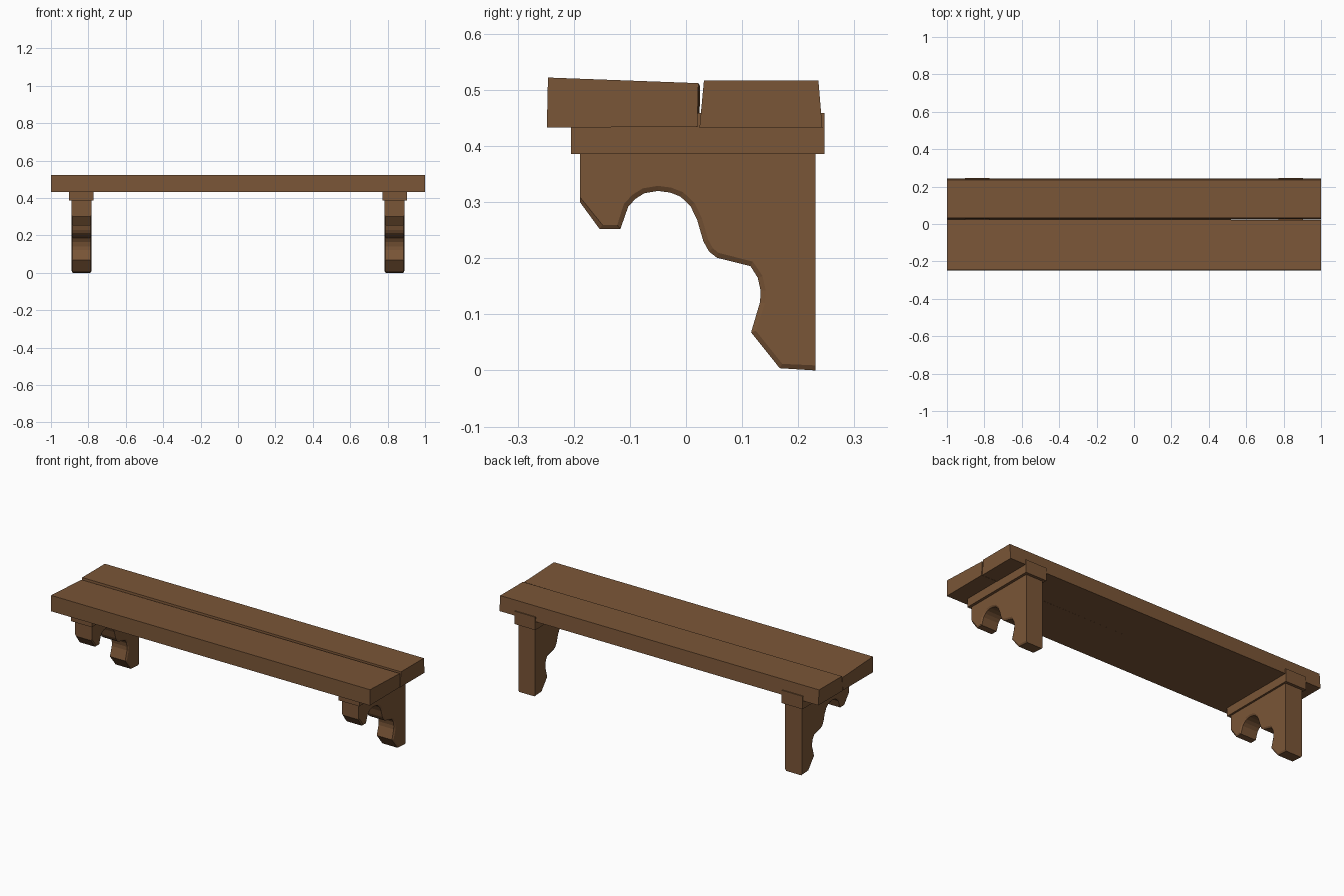
import bpy, bmesh
from mathutils import Vector

if "Cube" in bpy.data.objects:
    bpy.data.objects.remove(bpy.data.objects["Cube"])

wood = bpy.data.materials.new("brown wood")
wood.diffuse_color = (0.195, 0.092, 0.038, 1)
wood.use_nodes = True
wood.node_tree.nodes["Principled BSDF"].inputs["Base Color"].default_value = wood.diffuse_color


def loft(name, sections):
    """Closed solid through (x, [(y, z), ...]) sections along x."""
    bm = bmesh.new()
    rings = [[bm.verts.new((x, y, z)) for y, z in pts] for x, pts in sections]
    n = len(rings[0])
    for a, b in zip(rings, rings[1:]):
        for i in range(n):
            j = (i + 1) % n
            bm.faces.new((a[i], a[j], b[j], b[i]))
    bm.faces.new(rings[0])
    bm.faces.new(rings[-1])
    bmesh.ops.recalc_face_normals(bm, faces=bm.faces)
    mesh = bpy.data.meshes.new(name)
    bm.to_mesh(mesh)
    bm.free()
    mesh.materials.append(wood)
    obj = bpy.data.objects.new(name, mesh)
    bpy.context.collection.objects.link(obj)
    return obj


# scalloped lower edge of the bracket, back to front
scallop = [(0.231, 0.0), (0.167, 0.004), (0.116, 0.068), (0.132, 0.122),
           (0.133, 0.142), (0.128, 0.165), (0.115, 0.186), (0.055, 0.201),
           (0.041, 0.212), (0.031, 0.230), (0.020, 0.268), (0.008, 0.293),
           (-0.010, 0.310), (-0.028, 0.317), (-0.050, 0.320), (-0.074, 0.316),
           (-0.090, 0.306), (-0.103, 0.292), (-0.117, 0.252),
           (-0.154, 0.252), (-0.189, 0.300)]
top = [(-0.189, 0.40), (0.231, 0.40)]


def inset(d):
    """Scalloped edge moved into the wood, ends kept on the straight sides."""
    pts = [Vector(p) for p in scallop]
    out = []
    for i, p in enumerate(pts):
        t = pts[min(i + 1, len(pts) - 1)] - pts[max(i - 1, 0)]
        q = p + Vector((t.y, -t.x)).normalized() * d
        if i in (0, len(pts) - 1):
            q = p + Vector((0, d))
        out.append(tuple(q))
    return out + top


# brackets with chamfered scallops, and their caps
for side, s in (("left", -1), ("right", 1)):
    loft(side + "_bracket", [(s * 0.784, inset(0.009)), (s * 0.789, scallop + top),
                             (s * 0.884, scallop + top), (s * 0.889, inset(0.009))])
    cap = [(-0.205, 0.386), (0.247, 0.386), (0.247, 0.459), (-0.205, 0.459)]
    loft(side + "_cap", [(s * 0.773, cap), (s * 0.904, cap)])

# two slightly uneven seat planks
loft("front_plank", [
    (-1, [(-0.248, 0.433), (0.024, 0.433), (0.025, 0.507), (-0.246, 0.522)]),
    (1, [(-0.248, 0.433), (0.020, 0.434), (0.022, 0.512), (-0.246, 0.522)])])
back = [(0.024, 0.432), (0.243, 0.432), (0.236, 0.517), (0.032, 0.517)]
loft("back_plank", [(-1, back), (1, back)])
